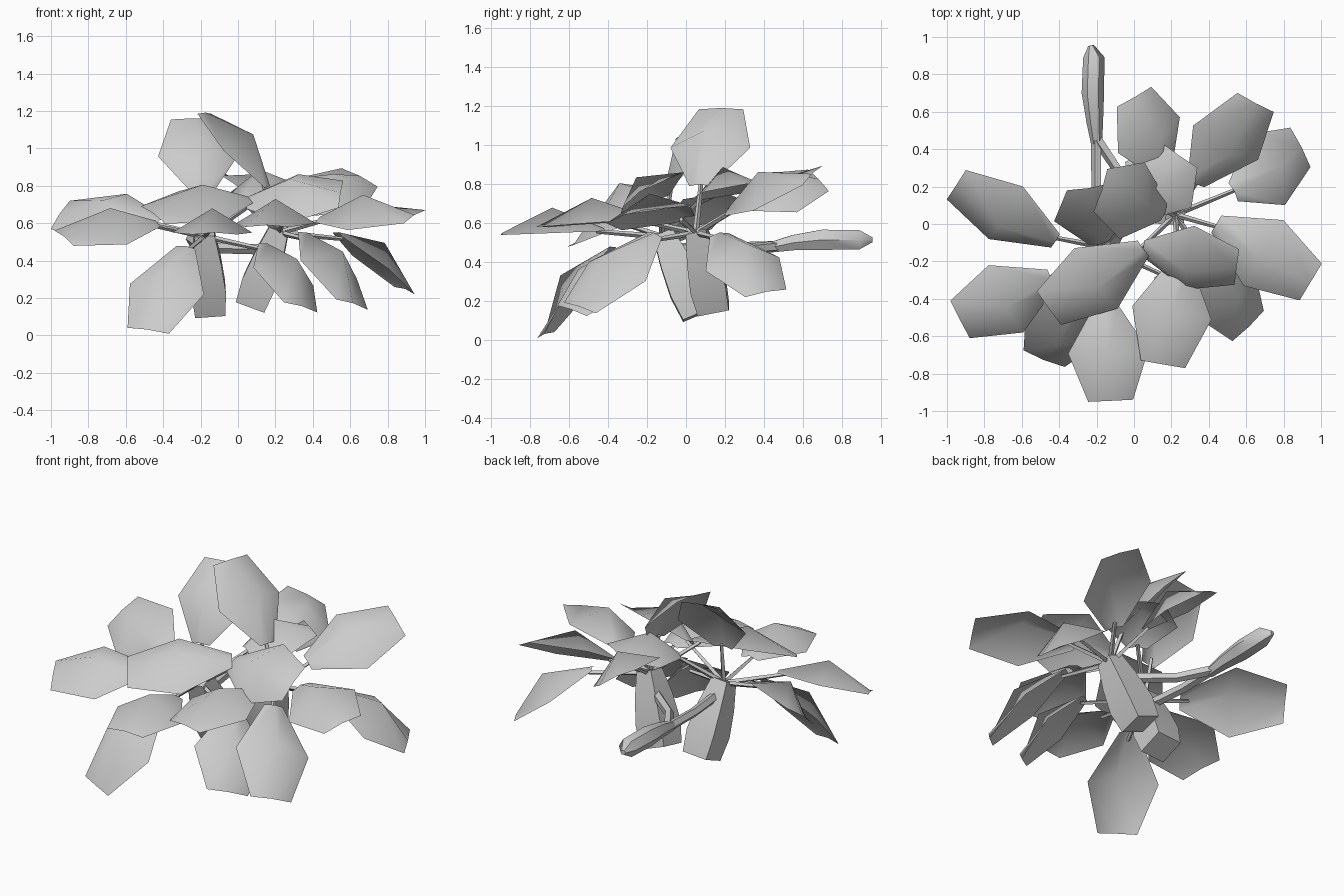
import bpy, bmesh, math
from mathutils import Vector

if "Cube" in bpy.data.objects:
    bpy.data.objects.remove(bpy.data.objects["Cube"])

Z = Vector((0, 0, 1))
gray = bpy.data.materials.new("plain gray")
gray.diffuse_color = (0.6, 0.6, 0.6, 1)
gray.use_nodes = True
gray.node_tree.nodes["Principled BSDF"].inputs["Base Color"].default_value = gray.diffuse_color


def finish(bm, name, smooth_angle):
    mesh = bpy.data.meshes.new(name)
    bm.to_mesh(mesh)
    bm.free()
    obj = bpy.data.objects.new(name, mesh)
    bpy.context.collection.objects.link(obj)
    mesh.materials.append(gray)
    bpy.ops.object.select_all(action='DESELECT')
    obj.select_set(True)
    bpy.context.view_layer.objects.active = obj
    bpy.ops.object.shade_smooth_by_angle(angle=math.radians(smooth_angle))
    return obj


def tube(name, path, radii, sides, smooth_angle=50, turn=0.0):
    """Capped tube through the path points, one radius per point."""
    pts = [Vector(p) for p in path]
    bm = bmesh.new()
    rings = []
    for i, p in enumerate(pts):
        d = (pts[min(i + 1, len(pts) - 1)] - pts[max(i - 1, 0)]).normalized()
        ref = Vector((0, 1, 0)) if abs(d.z) > 0.7 else Z
        u = ref.cross(d).normalized()
        v = d.cross(u)
        ring = []
        for k in range(sides):
            a = turn + 2 * math.pi * k / sides
            ring.append(bm.verts.new(p + radii[i] * (math.cos(a) * u + math.sin(a) * v)))
        rings.append(ring)
    for r, s in zip(rings, rings[1:]):
        for k in range(sides):
            n = (k + 1) % sides
            bm.faces.new((r[k], r[n], s[n], s[k]))
    bm.faces.new(rings[0][::-1])
    bm.faces.new(rings[-1])
    return finish(bm, name, smooth_angle)


def leaf(name, base, tip, roll):
    """Six-sided leaf sheet with a raised midrib; roll lifts its left side."""
    base, tip = Vector(base), Vector(tip)
    axis = tip - base
    h = Z.cross(axis).normalized()
    n = axis.normalized().cross(h)
    side = math.cos(roll) * h + math.sin(roll) * n
    up = math.cos(roll) * n - math.sin(roll) * h
    bm = bmesh.new()
    rows = []
    for t, half, lift in ((0, 0.055, 0.015), (0.5, 0.215, 0.13), (1, 0.12, 0.01)):
        c = base + axis * t
        rows.append([bm.verts.new(c + side * half), bm.verts.new(c + up * lift),
                     bm.verts.new(c - side * half)])
    for a, b in zip(rows, rows[1:]):
        for k in range(2):
            bm.faces.new((a[k], a[k + 1], b[k + 1], b[k]))
    return finish(bm, name, 80)


# Each plant: trunk foot, crown, and its leaves (base, tip, roll)
plants = {
    "left": ((-0.15, 0.06, 0.13), (-0.18, -0.12, 0.55), [
        ((-0.42, -0.09, 0.60), (-0.95, 0.21, 0.645), -0.68),
        ((-0.44, -0.29, 0.60), (-0.93, -0.51, 0.52), -0.35),
        ((-0.15, -0.42, 0.56), (-0.125, -0.945, 0.54), 0),
        ((-0.28, -0.38, 0.47), (-0.48, -0.72, 0.025), -0.2),
        ((-0.19, -0.10, 0.76), (-0.24, 0.20, 1.155), 0),
        ((0.02, 0.05, 0.72), (0.24, 0.37, 0.80), 0),
        ((0.05, -0.13, 0.71), (0.55, -0.23, 0.755), 0.65),
        ((0.15, -0.25, 0.48), (0.335, -0.585, 0.15), -0.3),
    ]),
    "right": ((0.07, 0.14, 0.165), (0.22, 0.05, 0.57), [
        ((0.05, -0.13, 0.73), (-0.455, -0.45, 0.645), -0.4),
        ((0.16, 0.07, 0.79), (-0.18, 0.18, 1.185), 0),
        ((0.16, 0.27, 0.69), (0.0, 0.68, 0.82), 0.5),
        ((0.33, 0.22, 0.66), (0.65, 0.65, 0.845), 0.45),
        ((0.53, 0.17, 0.54), (0.89, 0.41, 0.24), 0.2),
        ((0.44, 0.0, 0.62), (0.945, -0.31, 0.635), 0.3),
        ((0.36, -0.16, 0.54), (0.61, -0.545, 0.165), -0.3),
        ((0.25, -0.20, 0.62), (0.155, -0.75, 0.58), 0),
    ]),
}

for side_name, (foot, crown, leaves) in plants.items():
    # Four-sided trunk, bulging low down and narrowing to the crown
    f, c = Vector(foot), Vector(crown)
    tube(side_name + "_trunk", [f, f.lerp(c, 0.3), f.lerp(c, 0.65), c],
         [0.115, 0.13, 0.11, 0.075], 4, 40, math.pi / 4)
    for i, (base, tip, roll) in enumerate(leaves, 1):
        leaf(f"{side_name}_leaf_{i}", base, tip, roll)
        # Thin stem from the crown into the leaf base
        end = Vector(base).lerp(Vector(tip), 0.08)
        tube(f"{side_name}_stem_{i}", [c - 0.02 * Z, end], [0.016, 0.011], 4)

# Closed bud reaching out at the back, on one stalk from each trunk
tube("bud", [(-0.20, 0.43, 0.475), (-0.21, 0.55, 0.50), (-0.22, 0.70, 0.515),
             (-0.215, 0.89, 0.515), (-0.23, 0.955, 0.515)],
     [0.03, 0.045, 0.06, 0.057, 0.015], 6)
tube("left_bud_stalk", [(-0.17, -0.05, 0.47), (-0.20, 0.21, 0.475), (-0.20, 0.46, 0.48)],
     [0.03, 0.028, 0.03], 5)
tube("right_bud_stalk", [(0.19, 0.06, 0.46), (-0.08, 0.28, 0.465), (-0.20, 0.46, 0.48)],
     [0.03, 0.028, 0.03], 5)
